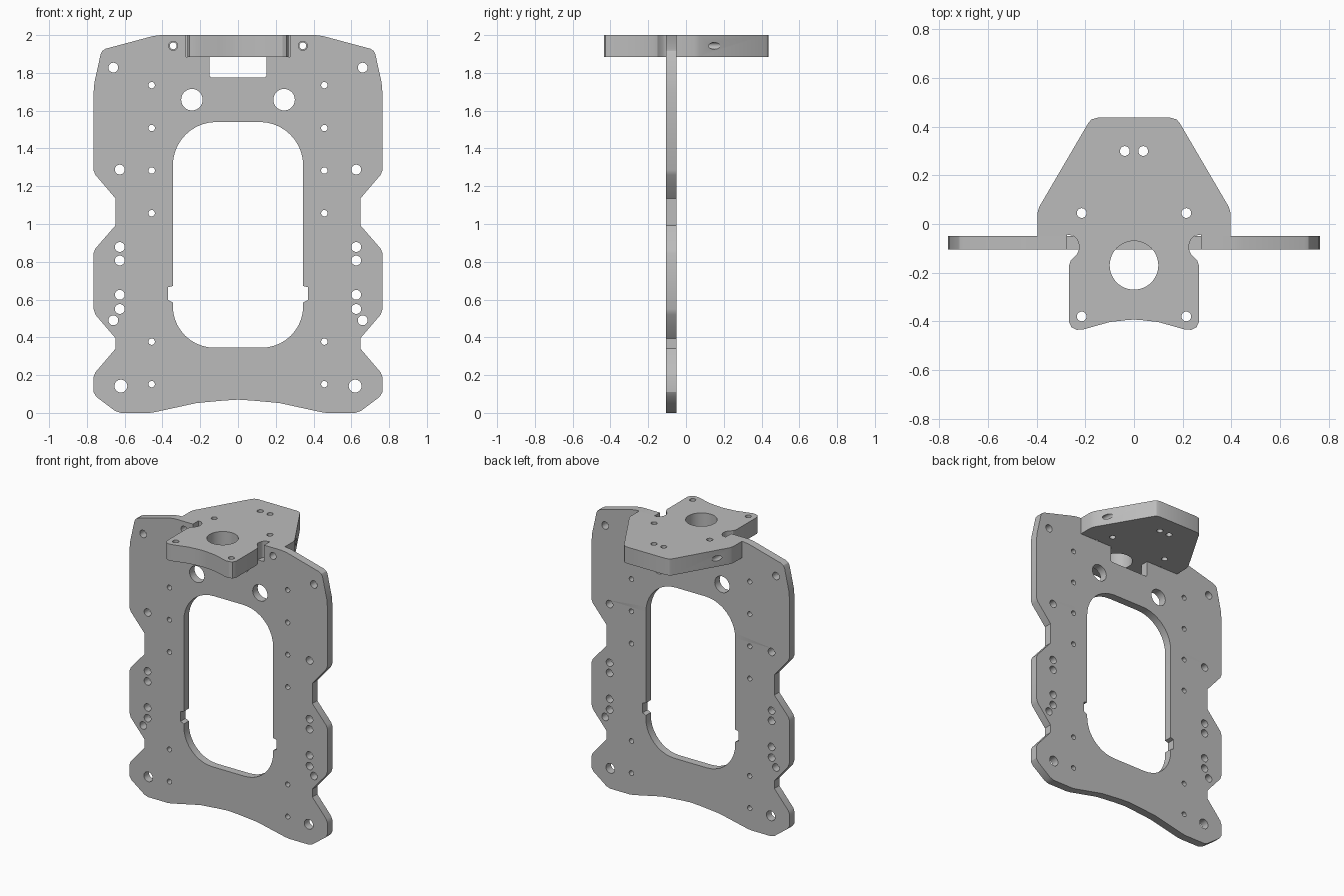
import bpy, bmesh, math
from mathutils import Matrix

cube = bpy.data.objects.get("Cube")
if cube:
    bpy.data.objects.remove(cube, do_unlink=True)

grey = bpy.data.materials.new("plain grey")
grey.use_nodes = True
GREY = (0.5, 0.5, 0.5, 1)
grey.diffuse_color = GREY
grey.node_tree.nodes["Principled BSDF"].inputs["Base Color"].default_value = GREY


def mirrored(half):
    """Close a right-hand half profile by mirroring it across x = 0."""
    return half + [(-x, y) for x, y in reversed(half) if x > 1e-4]


def arc(cx, cy, r, start, end, steps=10):
    angles = [math.radians(start + (end - start) * i / steps) for i in range(steps + 1)]
    return [(cx + r * math.cos(a), cy + r * math.sin(a)) for a in angles]


def circle(cx, cy, r, steps=28):
    return arc(cx, cy, r, 0, 360, steps)[:-1]


def pairs(r, *centres):
    return [circle(s * x, y, r) for x, y in centres for s in (-1, 1)]


def plate(name, loops, thickness, matrix):
    """Flat plate from an outline and its openings, turned into a closed mesh."""
    curve = bpy.data.curves.new(name, 'CURVE')
    curve.dimensions = '2D'
    curve.fill_mode = 'BOTH'
    curve.extrude = thickness / 2
    for loop in loops:
        spline = curve.splines.new('POLY')
        spline.points.add(len(loop) - 1)
        for p, (x, y) in zip(spline.points, loop):
            p.co = (x, y, 0, 1)
        spline.use_cyclic_u = True
    temp = bpy.data.objects.new(name + " profile", curve)
    bpy.context.collection.objects.link(temp)
    graph = bpy.context.evaluated_depsgraph_get()
    mesh = bpy.data.meshes.new_from_object(temp.evaluated_get(graph))
    bpy.data.objects.remove(temp, do_unlink=True)
    mesh.transform(matrix)
    bm = bmesh.new()
    bm.from_mesh(mesh)
    bmesh.ops.remove_doubles(bm, verts=bm.verts, dist=1e-5)
    bmesh.ops.recalc_face_normals(bm, faces=bm.faces)
    bm.to_mesh(mesh)
    bm.free()
    mesh.materials.clear()
    mesh.materials.append(grey)
    obj = bpy.data.objects.new(name, mesh)
    bpy.context.collection.objects.link(obj)
    return obj


def smooth(obj):
    bpy.ops.object.select_all(action='DESELECT')
    obj.select_set(True)
    bpy.context.view_layer.objects.active = obj
    bpy.ops.object.shade_smooth_by_angle(angle=math.radians(25))


# Upright plate: waisted outline with a stepped slot at the top
upright_half = [
    (0, .07), (.08, .065), (.22, .052), (.44, .004), (.47, 0), (.62, 0), (.65, .01),
    (.75, .085), (.765, .11), (.765, .19), (.755, .215), (.648, .34), (.648, .395),
    (.755, .52), (.765, .55), (.765, .845), (.755, .87), (.648, .993), (.648, 1.135),
    (.755, 1.26), (.765, 1.285), (.765, 1.69), (.76, 1.75), (.727, 1.9), (.718, 1.917),
    (.7, 1.928), (.45, 1.995), (.41, 2), (.275, 2), (.275, 1.885), (.15, 1.885),
    (.15, 1.785), (.14, 1.775)]
# Central window with rounded corners and a small notch on each side
window_half = (arc(.125, .565, .22, -90, 0)
               + [(.345, .585), (.37, .597), (.37, .665), (.345, .672)]
               + arc(.115, 1.31, .23, 0, 90))
upright_holes = (
    pairs(.017, *[(.457, z) for z in (.152, .377, 1.057, 1.283, 1.508, 1.735)])
    + pairs(.026, (.66, .49), (.66, 1.828),
            *[(.626, z) for z in (.55, .625, .807, .878, 1.288)])
    + pairs(.034, (.62, .142)) + pairs(.057, (.244, 1.658)) + pairs(.024, (.343, 1.943)))
upright = plate("upright_plate", [mirrored(upright_half), mirrored(window_half)] + upright_holes,
                .055, Matrix.Translation((0, -.0775, 0)) @ Matrix.Rotation(math.pi / 2, 4, 'X'))

# Top plate: tapered at the back, necked where it passes through the slot
top_half = [
    (0, -.393), (.03, -.395), (.1, -.403), (.21, -.434), (.235, -.435), (.257, -.425),
    (.268, -.4), (.268, -.175), (.26, -.15), (.235, -.125), (.226, -.105), (.226, -.085),
    (.234, -.063), (.25, -.048), (.275, -.044), (.275, -.05), (.397, -.05), (.397, .045),
    (.39, .07), (.188, .415), (.175, .43), (.15, .437)]
top_holes = pairs(.02, (.215, .045), (.215, -.38), (.038, .3)) + [circle(0, -.17, .1, 48)]
top = plate("top_plate", [mirrored(top_half)] + top_holes, .115,
            Matrix.Translation((0, 0, 1.9425)))

# Bolt bores running front to back through the wings of the top plate
for side in (-1, 1):
    bm = bmesh.new()
    bmesh.ops.create_cone(bm, cap_ends=True, segments=24, radius1=.018, radius2=.018, depth=.6,
                          matrix=Matrix.Translation((side * .343, .1, 1.943))
                          @ Matrix.Rotation(math.pi / 2, 4, 'X'))
    cutter_mesh = bpy.data.meshes.new("bore_cutter")
    bm.to_mesh(cutter_mesh)
    bm.free()
    cutter = bpy.data.objects.new("bore_cutter", cutter_mesh)
    cutter.hide_render = True
    bpy.context.collection.objects.link(cutter)
    cut = top.modifiers.new("bore", 'BOOLEAN')
    cut.operation = 'DIFFERENCE'
    cut.solver = 'EXACT'
    cut.object = cutter
    bpy.context.view_layer.objects.active = top
    bpy.ops.object.modifier_apply(modifier=cut.name)
    bpy.data.objects.remove(cutter, do_unlink=True)

for part in (upright, top):
    smooth(part)
